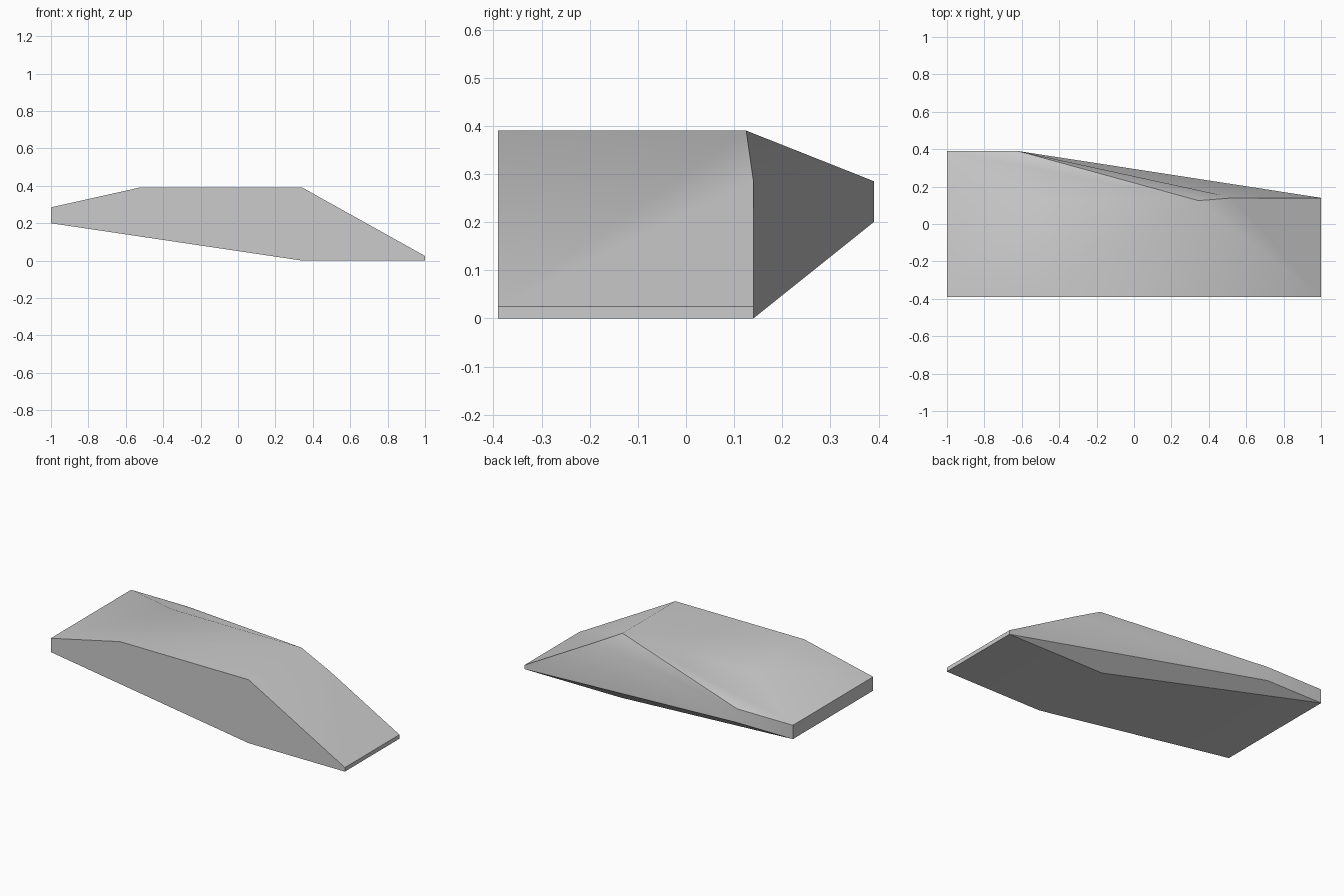
import bpy
import bmesh
import math

cube = bpy.data.objects.get("Cube")
if cube:
    bpy.data.objects.remove(cube, do_unlink=True)

FRONT = -0.39

# Side profile as (x, z), with the depth each corner reaches at the back
PROFILE = {
    "tail_low": (-1.0, 0.2, 0.39),
    "tail_high": (-1.0, 0.285, 0.39),
    "crest_tail": (-0.53, 0.39, 0.125),
    "crest_nose": (0.345, 0.39, 0.125),
    "nose_high": (1.0, 0.025, 0.14),
    "nose_low": (1.0, 0.0, 0.14),
    "keel": (0.345, 0.0, 0.14),
}

# Extra corners on the bevelled back, as (x, y, z)
BACK_EXTRA = {
    "flank_low": (-0.62, 0.39, 0.2),
    "flank_high": (-0.62, 0.39, 0.285),
    "shoulder": (0.533, 0.14, 0.285),
}

# Facets that close the back, named by their corners
BACK_FACETS = [
    "tail_low tail_high flank_high flank_low",
    "tail_high crest_tail crest_nose flank_high",
    "flank_high crest_nose shoulder",
    "flank_low flank_high shoulder nose_low",
    "shoulder nose_high nose_low",
    "tail_low flank_low nose_low keel",
]


def make_material(name, value):
    mat = bpy.data.materials.new(name)
    mat.use_nodes = True
    colour = (value, value, value, 1.0)
    mat.diffuse_color = colour
    mat.node_tree.nodes["Principled BSDF"].inputs["Base Color"].default_value = colour
    return mat


bm = bmesh.new()
front = {k: bm.verts.new((x, FRONT, z)) for k, (x, z, y) in PROFILE.items()}
back = {k: bm.verts.new((x, y, z)) for k, (x, z, y) in PROFILE.items()}
back.update({k: bm.verts.new(co) for k, co in BACK_EXTRA.items()})

# Flat front and the strips that run from it to the back
bm.faces.new(front.values())
names = list(PROFILE)
for a, b in zip(names, names[1:] + names[:1]):
    strip = [front[a], front[b], back[b], back[a]]
    if a == "crest_nose":
        strip.insert(3, back["shoulder"])
    bm.faces.new(strip)

for facet in BACK_FACETS:
    bm.faces.new([back[k] for k in facet.split()])

bmesh.ops.recalc_face_normals(bm, faces=bm.faces)
mesh = bpy.data.meshes.new("wedge_body")
bm.to_mesh(mesh)
bm.free()
mesh.materials.append(make_material("light_grey", 0.6))

body = bpy.data.objects.new("wedge_body", mesh)
bpy.context.collection.objects.link(body)

# Soft creases stay smooth, hard corners stay sharp
bpy.ops.object.select_all(action="DESELECT")
body.select_set(True)
bpy.context.view_layer.objects.active = body
bpy.ops.object.shade_smooth_by_angle(angle=math.radians(30))
